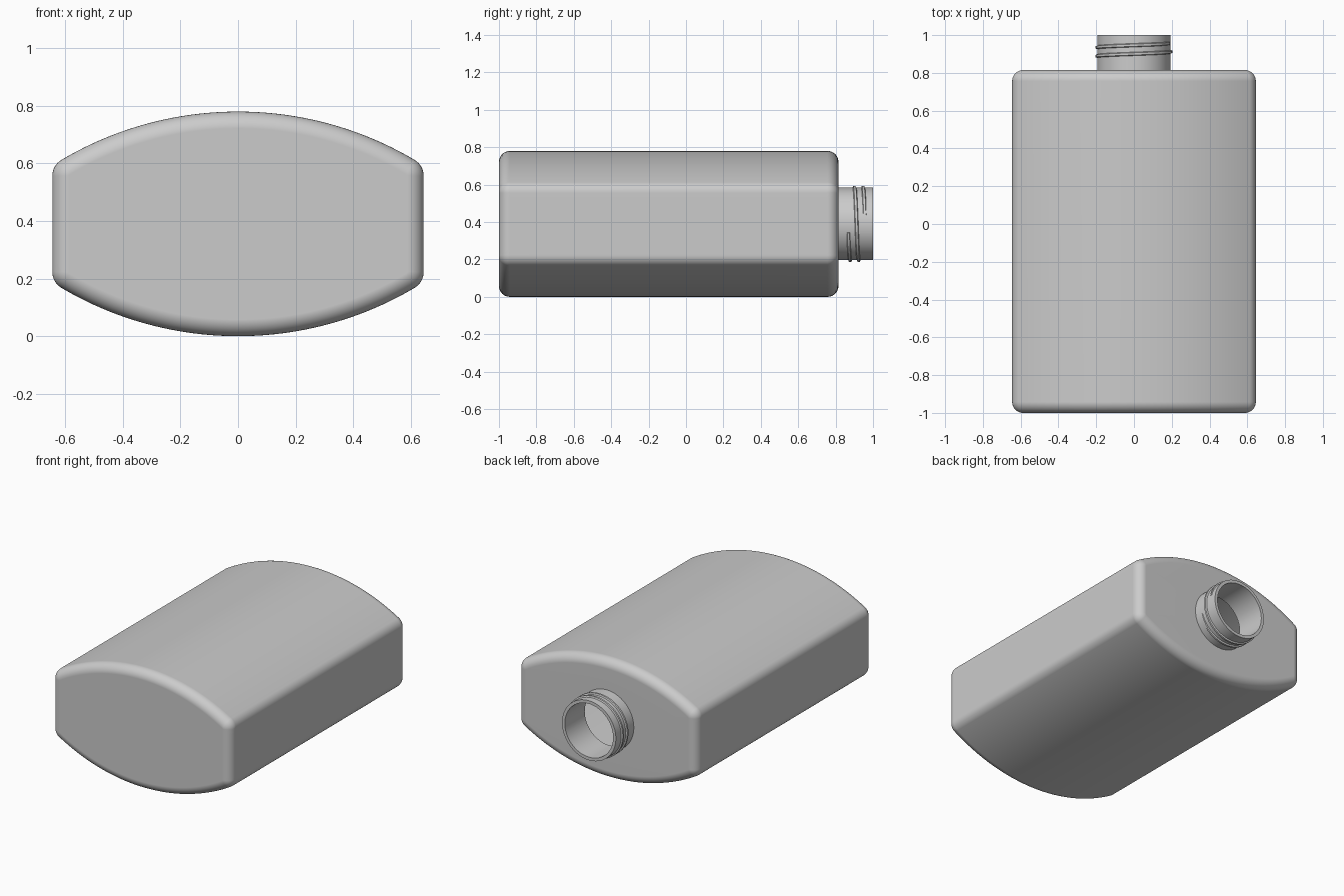
import bpy, bmesh
from math import sin, cos, pi, asin, sqrt, atan2, radians

if "Cube" in bpy.data.objects:
    bpy.data.objects.remove(bpy.data.objects["Cube"])

MID = 0.39                      # height of the bottle axis
HALF_W, HALF_H, ARC_R = 0.645, 0.39, 1.205
CORNER, EDGE, WALL = 0.065, 0.058, 0.02
BACK, FRONT, LIP = 0.815, -1.0, 1.0
NECK_R, BORE_R = 0.194, 0.174

grey = bpy.data.materials.new("plain grey")
grey.use_nodes = True
colour = (0.6, 0.6, 0.6, 1)
grey.diffuse_color = colour
grey.node_tree.nodes["Principled BSDF"].inputs["Base Color"].default_value = colour


def make_object(name, rings, angle):
    """Skin a list of equal rings and cap both ends."""
    bm = bmesh.new()
    loops = [[bm.verts.new(p) for p in ring] for ring in rings]
    for a, b in zip(loops, loops[1:]):
        for i in range(len(a)):
            j = (i + 1) % len(a)
            bm.faces.new((a[i], a[j], b[j], b[i]))
    bm.faces.new(loops[0])
    bm.faces.new(loops[-1])
    bmesh.ops.recalc_face_normals(bm, faces=bm.faces)
    mesh = bpy.data.meshes.new(name)
    bm.to_mesh(mesh)
    bm.free()
    mesh.materials.append(grey)
    ob = bpy.data.objects.new(name, mesh)
    bpy.context.collection.objects.link(ob)
    bpy.ops.object.select_all(action='DESELECT')
    ob.select_set(True)
    bpy.context.view_layer.objects.active = ob
    bpy.ops.object.shade_smooth_by_angle(angle=radians(angle))
    return ob


def cross_section():
    """Points (x, z, normal x, normal z) round the bulged, soft-cornered outline."""
    drop = ARC_R - HALF_H
    cx = HALF_W - CORNER
    tilt = asin(cx / (ARC_R - CORNER))
    cz = sqrt((ARC_R - CORNER) ** 2 - cx ** 2) - drop
    q = [(HALF_W, cz * i / 6, 1, 0) for i in range(6)]
    for i in range(8):
        a = (pi / 2 - tilt) * i / 8
        q.append((cx + CORNER * cos(a), cz + CORNER * sin(a), cos(a), sin(a)))
    for i in range(21):
        a = tilt * (1 - i / 20)
        q.append((ARC_R * sin(a), ARC_R * cos(a) - drop, sin(a), cos(a)))
    half = q + [(-x, z, -nx, nz) for x, z, nx, nz in q[-2::-1]]
    return half + [(x, -z, nx, -nz) for x, z, nx, nz in half[-2:0:-1]]


SECTION = cross_section()


def body_ring(inset, y):
    return [(x - inset * nx, y, MID + z - inset * nz) for x, z, nx, nz in SECTION]


def neck_ring(radius, y):
    angles = [atan2(z, x) for x, z, _, _ in SECTION]
    return [(radius * cos(a), y, MID + radius * sin(a)) for a in angles]


def shell(wall):
    """Body rings from front to back with rounded end edges, inset by wall."""
    r = EDGE - wall
    steps = [pi / 2 * i / 8 for i in range(9)]
    front = [body_ring(EDGE - r * sin(a), FRONT + EDGE - r * cos(a)) for a in steps]
    back = [body_ring(EDGE - r * cos(a), BACK - EDGE + r * sin(a)) for a in steps]
    return front + back


# Hollow bottle: outer skin, neck, lip, bore, inner skin
neck = [neck_ring(NECK_R, BACK), neck_ring(NECK_R, LIP),
        neck_ring(BORE_R, LIP), neck_ring(BORE_R, BACK - WALL)]
bottle = make_object("bottle", shell(0) + neck + shell(WALL)[::-1], 35)
weighted = bottle.modifiers.new("weighted normals", 'WEIGHTED_NORMAL')
weighted.keep_sharp = True

# Screw thread wound round the neck
thread = []
STEPS = 150
for i in range(STEPS + 1):
    t = i / STEPS
    a = radians(-14 - 692 * t)
    y = 0.868 + 0.088 * t
    grow = min(1, 0.3 + 12 * min(t, 1 - t))
    tip = NECK_R + 0.009 * grow
    profile = [(NECK_R - 0.006, -0.012), (tip, -0.006),
               (tip, 0.006), (NECK_R - 0.006, 0.012)]
    thread.append([(r * cos(a), y + dy, MID + r * sin(a)) for r, dy in profile])
make_object("neck_thread", thread, 30)
